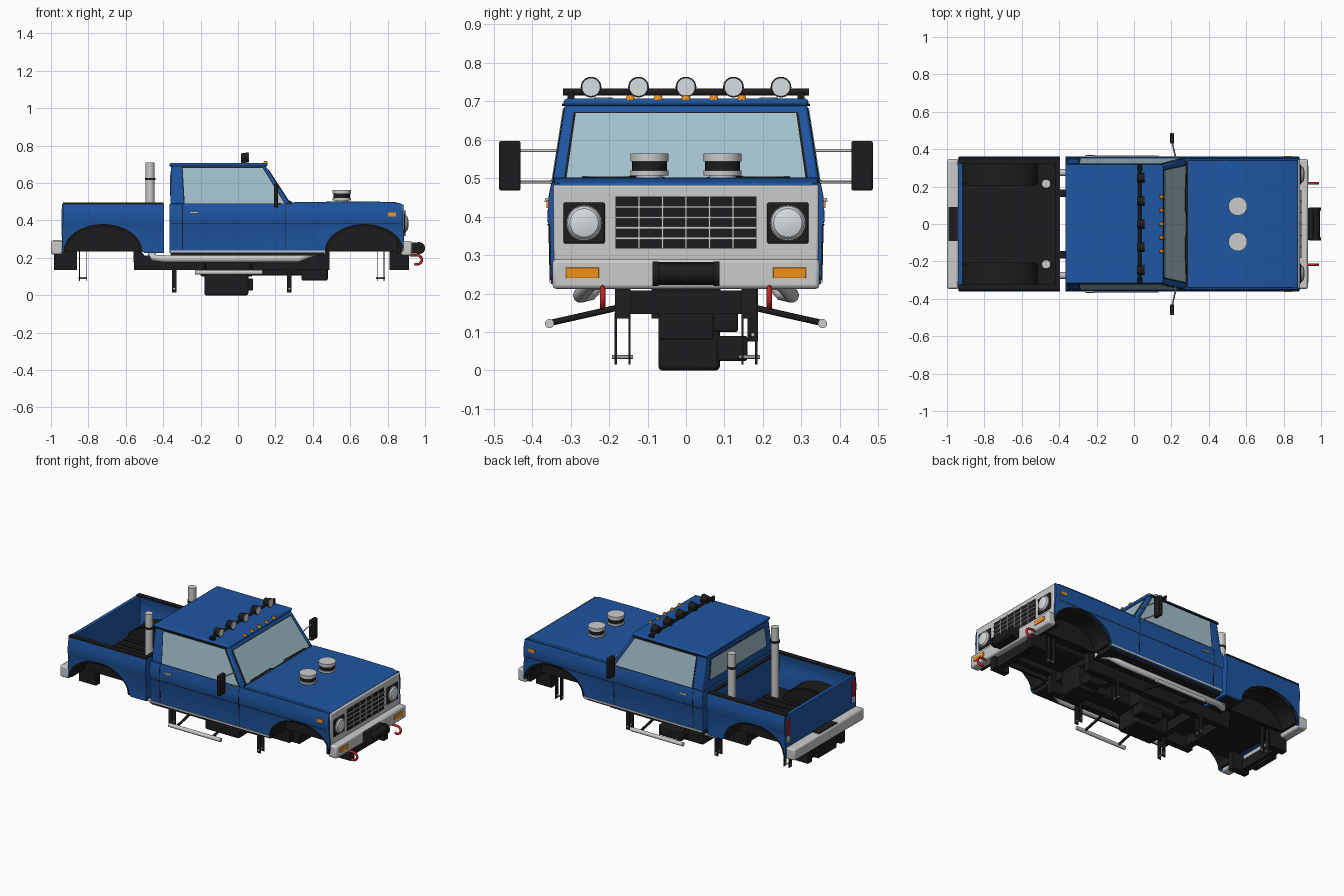
import bpy, bmesh
from math import sin, cos, pi, radians
from mathutils import Vector, Matrix

COLOURS = dict(blue=(0.013, 0.092, 0.36), black=(0.012, 0.012, 0.013), metal=(0.52, 0.52, 0.52), glass=(0.36, 0.53, 0.60),
               lens=(0.70, 0.73, 0.75), amber=(0.85, 0.28, 0.01), red=(0.55, 0.02, 0.02))
MATS = {}
for key, rgb in COLOURS.items():
    MATS[key] = bpy.data.materials.new(key)
    MATS[key].diffuse_color = (*rgb, 1)
BLUE, DARK, GREY, GLASS, LENS, AMBER, RED = MATS.values()

def add(name, src, m, mirror=False, bevel=0):
    me = src
    if isinstance(src, bmesh.types.BMesh):
        bmesh.ops.recalc_face_normals(src, faces=src.faces)
        me = bpy.data.meshes.new(name)
        src.to_mesh(me)
        src.free()
    me.shade_smooth()
    me.set_sharp_from_angle(angle=radians(30))
    me.materials.clear()
    me.materials.append(m)
    ob = bpy.data.objects.new(name, me)
    bpy.context.collection.objects.link(ob)
    if mirror:
        md = ob.modifiers.new("mirror", 'MIRROR')
        md.use_axis, md.use_mirror_merge = (False, True, False), False
    if bevel:
        md = ob.modifiers.new("bevel", 'BEVEL')
        md.width, md.segments = bevel, 2

def box(name, x0, x1, y0, y1, z0, z1, m=DARK, mirror=False, bevel=0):
    bm = bmesh.new()
    at = Matrix.Translation(((x0+x1)/2, (y0+y1)/2, (z0+z1)/2))
    bmesh.ops.create_cube(bm, size=1, matrix=at @ Matrix.Diagonal((x1-x0, y1-y0, z1-z0, 1)))
    add(name, bm, m, mirror, bevel)

def prism_bm(pts, y0, y1):
    bm = bmesh.new()
    f = bm.faces.new([bm.verts.new((x, y0, z)) for x, z in pts])
    r = bmesh.ops.extrude_face_region(bm, geom=[f])
    bmesh.ops.translate(bm, verts=[v for v in r["geom"] if isinstance(v, bmesh.types.BMVert)], vec=(0, y1-y0, 0))
    return bm

def prism(name, pts, y0, y1, m=DARK, mirror=False, bevel=0):
    add(name, prism_bm(pts, y0, y1), m, mirror, bevel)

LEVELS = [(0.2, 0.350), (0.375, 0.354), (0.39, 0.360), (0.45, 0.357), (0.52, 0.343)]
def side(name, pts, m, thick=0.02, out=0.0):
    """Body side panel that follows the creased section of the body."""
    bm = prism_bm(pts, -thick, out)
    bmesh.ops.triangulate(bm, faces=bm.faces)
    for z, _ in LEVELS[1:-1]:
        bmesh.ops.bisect_plane(bm, geom=bm.verts[:]+bm.edges[:]+bm.faces[:], plane_co=(0, 0, z), plane_no=(0, 0, 1))
    for v in bm.verts:
        v.co.y += next(ya + (yb-ya)*(v.co.z-a)/(b-a) for (a, ya), (b, yb) in zip(LEVELS, LEVELS[1:]) if v.co.z <= b)
    add(name, bm, m, True)

def rect(x0, x1, z0, z1):
    return [(x0, z0), (x1, z0), (x1, z1), (x0, z1)]

def arch(cx, w, h, z=0.235, n=20):
    return [(cx - w*cos(pi*i/n), z + h*sin(pi*i/n)) for i in range(n+1)]

def cyl(name, a, b, r, m=DARK, mirror=False, n=24, r2=None):
    a, b = Vector(a), Vector(b)
    turn = (b-a).to_track_quat('Z', 'Y').to_matrix().to_4x4()
    bm = bmesh.new()
    bmesh.ops.create_cone(bm, cap_ends=True, segments=n, radius1=r, radius2=r if r2 is None else r2,
                          depth=(b-a).length, matrix=Matrix.Translation((a+b)/2) @ turn)
    add(name, bm, m, mirror)

def tube(name, pts, r, m):
    cu = bpy.data.curves.new(name, 'CURVE')
    cu.dimensions, cu.bevel_depth, cu.bevel_resolution, cu.use_fill_caps = '3D', r, 6, True
    sp = cu.splines.new('POLY')
    sp.points.add(len(pts)-1)
    for p, q in zip(sp.points, pts):
        p.co = (*q, 1)
    tmp = bpy.data.objects.new(name + "_path", cu)
    me = bpy.data.meshes.new_from_object(tmp)
    bpy.data.objects.remove(tmp)
    add(name, me, m, True)

# body sides with wheel arches
RX, FX, W, H = -0.722, 0.675, 0.205, 0.14
side("bed_side", [(-0.94, 0.225)] + arch(RX, W, H) + [(-0.5, 0.225), (-0.395, 0.225), (-0.395, 0.487), (-0.935, 0.487)], BLUE)
side("cab_and_fender_side", [(-0.365, 0.225), (0.465, 0.225)] + arch(FX, W, H) +
     [(0.888, 0.26), (0.885, 0.29), (0.88, 0.487), (-0.365, 0.487)], BLUE)
for nm, cx in (("rear", RX), ("front", FX)):
    outer = arch(cx, W+0.006, H+0.006)[::-1]
    side(nm + "_arch_lip", arch(cx, W, H) + outer, DARK, 0.02, 0.004)
    prism(nm + "_wheel_tub", arch(cx, W-0.01, H-0.01) + outer, 0.215, 0.345, DARK, True)
    prism(nm + "_tub_wall", arch(cx, W, H), 0.205, 0.218, DARK, True)
side("sill_trim", rect(-0.36, 0.465, 0.229, 0.24), GREY, 0.01, 0.004)
side("door_seam_rear", rect(-0.299, -0.295, 0.245, 0.485), DARK, 0.004, 0.001)
side("door_seam_front", rect(0.253, 0.257, 0.245, 0.485), DARK, 0.004, 0.001)
side("belt_crease", rect(-0.36, 0.86, 0.381, 0.384), DARK, 0.004, 0.001)
side("door_handle", rect(-0.26, -0.21, 0.438, 0.448), GREY, 0.002, 0.01)
side("side_marker", rect(0.803, 0.845, 0.422, 0.442), AMBER, 0.002, 0.005)
# bed
box("bed_floor", -0.93, -0.4, -0.215, 0.215, 0.245, 0.27)
box("bed_floor_front", -0.515, -0.4, -0.335, 0.335, 0.245, 0.27)
for i in range(7):
    box(f"bed_rib_{i}", -0.92, -0.41, 0.06*i-0.192, 0.06*i-0.168, 0.27, 0.277)
box("bed_front_wall", -0.415, -0.395, -0.34, 0.34, 0.23, 0.487, BLUE)
box("tailgate", -0.94, -0.918, -0.34, 0.34, 0.24, 0.487, BLUE)
box("bed_side_cap", -0.935, -0.397, 0.322, 0.352, 0.485, 0.495, DARK, True)
box("bed_front_cap", -0.42, -0.397, -0.33, 0.33, 0.485, 0.494)
box("tail_lamp", -0.945, -0.93, 0.31, 0.34, 0.355, 0.462, RED, True, 0.003)
box("reverse_lamp", -0.945, -0.93, 0.31, 0.34, 0.315, 0.353, LENS, True, 0.003)
# cab body, greenhouse and glass
box("cab_lower", -0.365, 0.3, -0.338, 0.338, 0.24, 0.488, BLUE)
lo = [Vector((x, y, 0.487)) for x, y in ((-0.362, -0.347), (0.28, -0.347), (0.28, 0.347), (-0.362, 0.347))]
hi = [Vector((x, y, 0.695)) for x, y in ((-0.357, -0.314), (0.145, -0.314), (0.145, 0.314), (-0.357, 0.314))]
def hull(name, pts, m, bevel=0):
    bm = bmesh.new()
    bmesh.ops.convex_hull(bm, input=[bm.verts.new(p) for p in pts])
    add(name, bm, m, False, bevel)
hull("cab_greenhouse", lo + hi, BLUE, 0.006)
def pane(name, i, u0, u1, v0, v1, t, m):
    """Thin pane lying on wall i of the greenhouse."""
    j = (i+1) % 4
    n = (lo[j]-lo[i]).cross(hi[i]-lo[i]).normalized()
    quad = [lo[i].lerp(lo[j], u).lerp(hi[i].lerp(hi[j], u), v) for u in (u0, u1) for v in (v0, v1)]
    hull(name, [p + n*s for p in quad for s in (-0.003, t)], m)
for nm, i, u0, u1, v0, v1 in (("right_window", 0, 0.12, 0.955, 0.02, 0.93), ("windshield", 1, 0.05, 0.95, 0.04, 0.87),
                              ("left_window", 2, 0.045, 0.88, 0.02, 0.93), ("rear_window", 3, 0.09, 0.91, 0.24, 0.82)):
    pane(nm + "_gasket", i, u0-0.01, u1+0.01, v0-0.018, v1+0.018, 0.002, DARK)
    pane(nm, i, u0, u1, v0, v1, 0.004, GLASS)
box("roof", -0.367, 0.157, -0.318, 0.318, 0.688, 0.707, BLUE, False, 0.008)
box("drip_rail", -0.36, 0.145, 0.315, 0.323, 0.688, 0.694, DARK, True)
box("cowl", 0.262, 0.288, -0.335, 0.335, 0.485, 0.497)
tube("wiper", [(0.285, 0.05, 0.498), (0.275, 0.07, 0.503), (0.277, 0.27, 0.501)], 0.003, DARK)
# hood, air cleaners
prism("hood", [(0.285, 0.47), (0.285, 0.497), (0.6, 0.502), (0.84, 0.499), (0.875, 0.488), (0.882, 0.47)], -0.343, 0.343, BLUE, False, 0.004)
for nm, r, z0, z1, m in (("neck", 0.035, 0.495, 0.508, GREY), ("base", 0.05, 0.507, 0.52, GREY),
                         ("filter", 0.045, 0.52, 0.544, DARK), ("lid", 0.05, 0.544, 0.564, GREY)):
    cyl("air_cleaner_" + nm, (0.555, 0.095, z0), (0.555, 0.095, z1), r, m, True, 32)
# front face
box("grille_panel", 0.86, 0.888, -0.345, 0.345, 0.285, 0.483, GREY, False, 0.006)
box("grille_back", 0.88, 0.891, -0.183, 0.183, 0.317, 0.452)
for i in range(5):
    box(f"grille_upright_{i}", 0.885, 0.897, 0.061*i-0.125, 0.061*i-0.119, 0.317, 0.452, GREY)
for i in range(4):
    box(f"grille_bar_{i}", 0.885, 0.896, -0.183, 0.183, 0.341+0.027*i, 0.347+0.027*i, GREY)
box("headlamp_bezel", 0.88, 0.894, 0.211, 0.319, 0.33, 0.437, DARK, True, 0.005)
cyl("headlamp_ring", (0.89, 0.265, 0.384), (0.898, 0.265, 0.384), 0.046, GREY, True, 32)
cyl("headlamp_rim", (0.898, 0.265, 0.384), (0.906, 0.265, 0.384), 0.043, LENS, True, 32, 0.037)
cyl("headlamp_lens", (0.906, 0.265, 0.384), (0.912, 0.265, 0.384), 0.037, LENS, True, 32, 0.015)
box("front_bumper", 0.872, 0.93, -0.347, 0.347, 0.212, 0.29, GREY, False, 0.01)
box("turn_signal", 0.92, 0.934, 0.226, 0.312, 0.24, 0.268, AMBER, True, 0.002)
box("winch_mount", 0.925, 0.96, -0.085, 0.085, 0.222, 0.282, DARK, False, 0.004)
cyl("winch_drum", (0.968, -0.075, 0.252), (0.968, 0.075, 0.252), 0.026)
cyl("winch_end", (0.968, 0.072, 0.252), (0.968, 0.087, 0.252), 0.032, DARK, True)
tube("tow_hook", [(0.92, 0.217, 0.215)] + [(0.955 + 0.028*cos(a), 0.217, 0.19 + 0.025*sin(a))
     for a in (radians(100 - 24*k) for k in range(10))], 0.007, RED)
# rear bumper and hitch
box("rear_bumper", -1.0, -0.938, -0.347, 0.347, 0.218, 0.29, GREY, False, 0.01)
box("rear_step_pad", -0.992, -0.943, -0.09, 0.09, 0.285, 0.294)
box("hitch", -0.985, -0.95, -0.09, 0.09, 0.135, 0.22)
# roof lights
cyl("light_bar", (0.03, -0.32, 0.724), (0.03, 0.32, 0.724), 0.009)
box("light_bar_foot", 0.015, 0.045, 0.29, 0.308, 0.703, 0.724, DARK, True)
for i in range(-2, 3):
    y, c = 0.1235*i, 0.0725*i
    cyl(f"roof_lamp_housing_{i+2}", (0.015, y, 0.737), (0.055, y, 0.737), 0.021, DARK, r2=0.027)
    cyl(f"roof_lamp_lens_{i+2}", (0.054, y, 0.737), (0.059, y, 0.737), 0.024, LENS)
    cyl(f"clearance_lamp_{i+2}", (0.147, c, 0.704), (0.147, c, 0.717), 0.013, AMBER, n=16, r2=0.008)
# mirrors
box("mirror_head", 0.193, 0.215, 0.43, 0.486, 0.468, 0.597, DARK, True, 0.005)
cyl("mirror_arm_upper", (0.225, 0.335, 0.572), (0.205, 0.435, 0.572), 0.004, GREY, True, 12)
cyl("mirror_arm_lower", (0.225, 0.345, 0.49), (0.205, 0.435, 0.49), 0.004, GREY, True, 12)
# exhaust
tube("exhaust_pipe", [(0.46, 0.2, 0.235), (0.4, 0.25, 0.225), (0.32, 0.275, 0.195), (-0.4, 0.275, 0.195), (-0.45, 0.25, 0.2), (-0.47, 0.215, 0.24)], 0.019, GREY)
cyl("exhaust_stack", (-0.47, 0.215, 0.23), (-0.47, 0.215, 0.71), 0.024, GREY, True)
cyl("stack_clamp", (-0.47, 0.215, 0.615), (-0.47, 0.215, 0.627), 0.028, DARK, True)
# chassis rails with raised sections over the axles, drivetrain
prism("frame_rail", [(-0.98, 0.135), (-0.86, 0.135), (-0.86, 0.25), (-0.56, 0.25), (-0.556, 0.135), (0.49, 0.135), (0.49, 0.25),
      (0.81, 0.25), (0.81, 0.135), (0.915, 0.135), (0.915, 0.212), (0.87, 0.29), (0.43, 0.29), (0.38, 0.212), (-0.5, 0.212),
      (-0.54, 0.262), (-0.9, 0.262), (-0.98, 0.212)], 0.145, 0.185, DARK, True)
for i, x in enumerate((-0.95, -0.53, -0.34, 0.28, 0.875)):
    box(f"crossmember_{i}", x-0.02, x+0.02, -0.15, 0.15, 0.147, 0.208)
box("cab_floor", -0.36, 0.46, -0.335, 0.335, 0.212, 0.24)
box("firewall", 0.3, 0.46, -0.335, 0.335, 0.24, 0.48)
box("front_valance", 0.85, 0.87, -0.335, 0.335, 0.22, 0.47)
box("engine", 0.44, 0.8, -0.11, 0.11, 0.252, 0.46, DARK, False, 0.01)
box("oil_pan", 0.34, 0.48, -0.072, 0.072, 0.08, 0.22, DARK, False, 0.006)
box("starter", 0.34, 0.45, 0.07, 0.135, 0.1, 0.16, DARK, False, 0.006)
box("gearbox", 0.04, 0.35, -0.06, 0.06, 0.105, 0.21, DARK, False, 0.01)
box("transfer_case_upper", -0.2, 0.08, -0.07, 0.13, 0.1, 0.2, DARK, False, 0.008)
box("transfer_case", -0.18, 0.055, -0.072, 0.088, 0.0, 0.12, DARK, False, 0.01)
box("transfer_side_drive", -0.08, 0.08, 0.08, 0.16, 0.025, 0.09, DARK, False, 0.006)
# suspension brackets
for nm, x, t in (("rear", -0.342, -0.83), ("front", 0.275, 0.762)):
    for k, s in enumerate((-0.018, 0.018)):
        box(f"{nm}_link_plate_{k}", x-0.012, x+0.012, 0.162+s, 0.168+s, 0.015, 0.15, DARK, True)
        box(f"{nm}_track_bar_plate_{k}", t+s-0.002, t+s+0.002, 0.16, 0.187, 0.075, 0.265)
    cyl(nm + "_link_bolt", (x, 0.138, 0.035), (x, 0.192, 0.035), 0.005, GREY, True, 12)
    cyl(nm + "_track_bar_bolt", (t-0.024, 0.174, 0.093), (t+0.024, 0.174, 0.093), 0.005, GREY, False, 12)
# side step bars
cyl("step_bar", (-0.23, 0.355, 0.122), (0.13, 0.355, 0.122), 0.012, GREY, True)
for i, x in enumerate((-0.18, 0.07)):
    cyl(f"step_strut_{i}", (x, 0.17, 0.165), (x, 0.352, 0.124), 0.008, DARK, True, 12)
